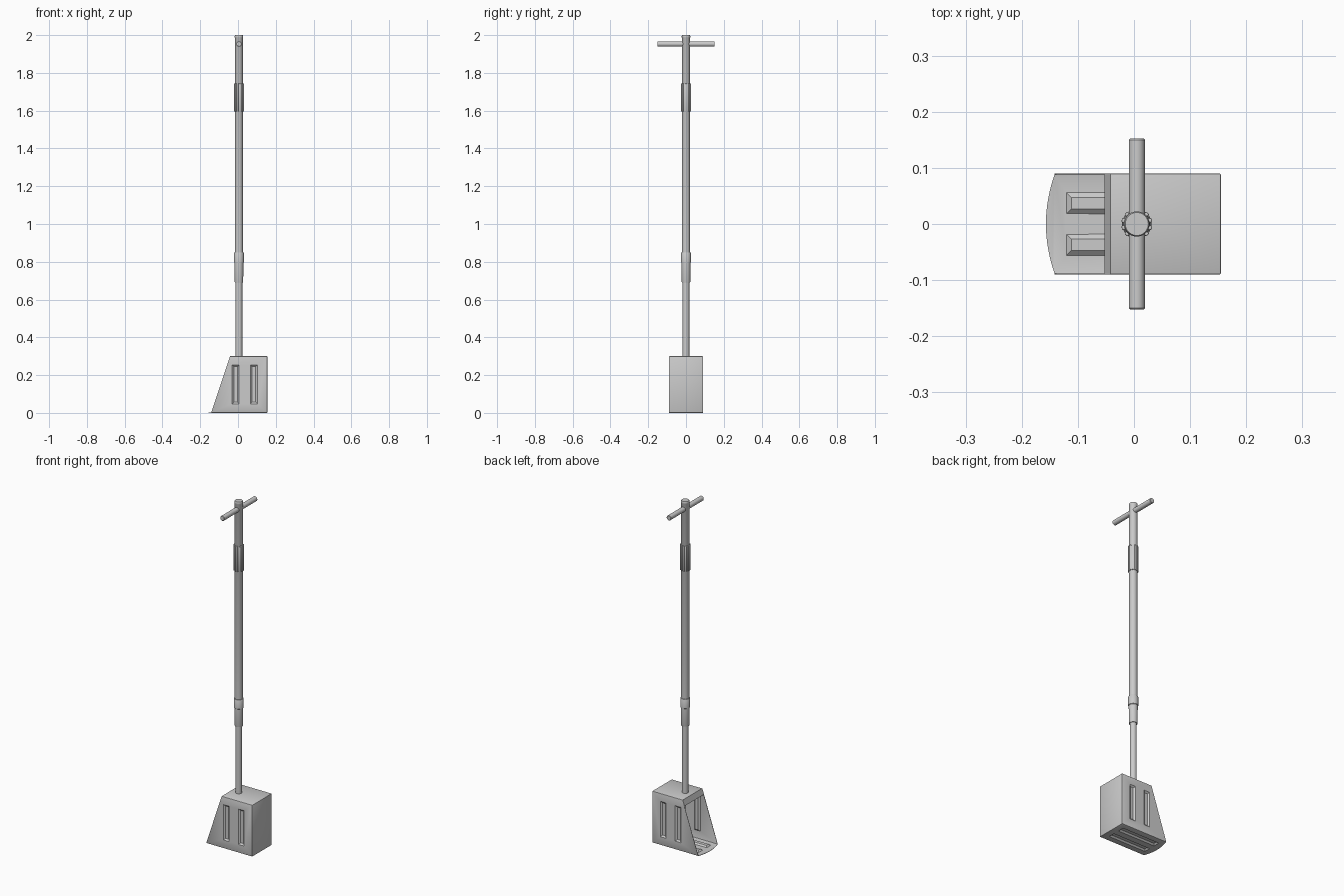
import bpy, bmesh, math
from mathutils import Vector, Matrix

if "Cube" in bpy.data.objects:
    bpy.data.objects.remove(bpy.data.objects["Cube"])

PX = 0.005  # pole axis in x


def make_object(name, bm):
    bmesh.ops.recalc_face_normals(bm, faces=bm.faces)
    me = bpy.data.meshes.new(name)
    bm.to_mesh(me)
    bm.free()
    ob = bpy.data.objects.new(name, me)
    bpy.context.collection.objects.link(ob)
    return ob


def smooth(ob, deg=35):
    bpy.ops.object.select_all(action='DESELECT')
    ob.select_set(True)
    bpy.context.view_layer.objects.active = ob
    bpy.ops.object.shade_smooth_by_angle(angle=math.radians(deg))


def apply_modifiers(ob):
    dg = bpy.context.evaluated_depsgraph_get()
    me = bpy.data.meshes.new_from_object(ob.evaluated_get(dg))
    ob.modifiers.clear()
    ob.data = me


def lathe(name, profile, matrix, n=32):
    """Closed solid of revolution from (radius, height) pairs."""
    bm = bmesh.new()
    rings = [[bm.verts.new((r * math.cos(2 * math.pi * i / n),
                            r * math.sin(2 * math.pi * i / n), z)) for i in range(n)]
             for r, z in profile]
    for a, b in zip(rings, rings[1:]):
        for i in range(n):
            j = (i + 1) % n
            bm.faces.new((a[i], a[j], b[j], b[i]))
    bm.faces.new(rings[0][::-1])
    bm.faces.new(rings[-1])
    bm.transform(matrix)
    ob = make_object(name, bm)
    smooth(ob)
    return ob


def add_groove(bm, centre, u, v, n, hu, hv, depth=0.008, slope=0.009):
    """Tapered groove cutter: sits on the panel, n points into the scoop."""
    c, u, v, n = map(Vector, (centre, u, v, n))
    rings = []
    for d, s in ((-depth, -slope), (depth, slope)):
        rings.append([bm.verts.new(c + n * d + u * a * (hu - s) + v * b * (hv - s))
                      for a, b in ((-1, -1), (1, -1), (1, 1), (-1, 1))])
    a, b = rings
    bm.faces.new(a[::-1])
    bm.faces.new(b)
    for i in range(4):
        j = (i + 1) % 4
        bm.faces.new((a[i], a[j], b[j], b[i]))


# Scoop: solid wedge box first
W = 0.09
outline = [(-0.142, 0), (0.155, 0), (0.155, 0.3), (-0.042, 0.3)]
slope_n = Vector((-0.3, 0, 0.1)).normalized()
bm = bmesh.new()
left, right = [[bm.verts.new((x, y, z)) for x, z in outline] for y in (-W, W)]
bm.faces.new(left)
bm.faces.new(right[::-1])
for i in range(4):
    j = (i + 1) % 4
    bm.faces.new((left[i], left[j], right[j], right[i]))
bmesh.ops.recalc_face_normals(bm, faces=bm.faces)
edges = [e for e in bm.edges if not any(f.normal.dot(slope_n) > 0.99 for f in e.link_faces)]
bmesh.ops.bevel(bm, geom=edges, offset=0.003, segments=2, profile=0.5, affect='EDGES')
scoop = make_object("scoop", bm)

# Pressed grooves in both sides and the floor
bm = bmesh.new()
for s in (-1, 1):
    for x in (-0.012, 0.084):
        add_groove(bm, (x, s * W, 0.151), (1, 0, 0), (0, 0, 1), (0, -s, 0), 0.0185, 0.103)
    add_groove(bm, (0.0, s * 0.037, 0), (1, 0, 0), (0, 1, 0), (0, 0, 1), 0.12, 0.0185)
cutter = make_object("groove_cutter", bm)
cutter.hide_render = True
mod = scoop.modifiers.new("grooves", 'BOOLEAN')
mod.operation = 'DIFFERENCE'
mod.solver = 'EXACT'
mod.object = cutter
apply_modifiers(scoop)
bpy.data.objects.remove(cutter)

# Open the sloped front, leaving a flange at the top, and add the curved lip
bm = bmesh.new()
bm.from_mesh(scoop.data)
bm.normal_update()
front = [f for f in bm.faces if f.normal.dot(slope_n) > 0.999]
geom = front + list({e for f in front for e in f.edges}) + list({v for f in front for v in f.verts})
bmesh.ops.bisect_plane(bm, geom=geom, plane_co=(0, 0, 0.267), plane_no=(0, 0, 1))
bm.normal_update()
bmesh.ops.delete(bm, geom=[f for f in bm.faces if f.normal.dot(slope_n) > 0.999
                           and f.calc_center_median().z < 0.267], context='FACES')
edge = sorted((v for v in bm.verts if v.co.x < -0.138 and v.co.z < 1e-4), key=lambda v: v.co.y)
a, b = edge[0], edge[-1]
arc = []
for i in range(1, 16):
    t = i / 16
    y = b.co.y + (a.co.y - b.co.y) * t
    arc.append(bm.verts.new((-0.142 - 0.015 * (1 - (2 * t - 1) ** 2), y, 0)))
bm.faces.new([*edge, *arc])
bmesh.ops.recalc_face_normals(bm, faces=bm.faces)
floor = max((f for f in bm.faces if abs(f.normal.x) > 0.99), key=lambda f: f.calc_center_median().x)
if floor.normal.x < 0:
    bmesh.ops.reverse_faces(bm, faces=bm.faces)
bm.to_mesh(scoop.data)
bm.free()
mod = scoop.modifiers.new("sheet", 'SOLIDIFY')
mod.thickness = 0.002
mod.offset = -1
apply_modifiers(scoop)
smooth(scoop, 30)

# Pole parts
up = Matrix.Translation((PX, 0, 0))
lathe("lower_pole", [(0.0178, 0.297), (0.0178, 0.75)], up)
lathe("upper_pole", [(0.0215, 0.78), (0.0215, 1.985), (0.0225, 1.987),
                     (0.0225, 1.996), (0.0205, 2.0)], up)
lathe("pole_collar", [(0.0215, 0.69), (0.0225, 0.693), (0.0235, 0.795), (0.0262, 0.797),
                      (0.0262, 0.847), (0.0245, 0.85)], up)

# Cross bar handle
bar = Matrix.Translation((PX, 0, 1.953)) @ Matrix.Rotation(math.pi / 2, 4, 'X')
lathe("cross_handle", [(0.0125, -0.152), (0.0143, -0.15), (0.0143, 0.15), (0.0125, 0.152)], bar)

# Ribbed grip: sleeve plus raised vertical ribs
lathe("grip_sleeve", [(0.0225, 1.595), (0.024, 1.598), (0.024, 1.74), (0.0225, 1.743)], up)
bm = bmesh.new()
for i in range(12):
    res = bmesh.ops.create_cube(bm, size=1, matrix=(
        up @ Matrix.Rotation(math.tau * (i + 0.5) / 12, 4, 'Z')
        @ Matrix.Translation((0.0247, 0, 1.669)) @ Matrix.Diagonal((0.006, 0.0075, 0.148, 1))))
bmesh.ops.bevel(bm, geom=bm.edges[:], offset=0.0015, segments=2, profile=0.5, affect='EDGES')
smooth(make_object("grip_ribs", bm))
